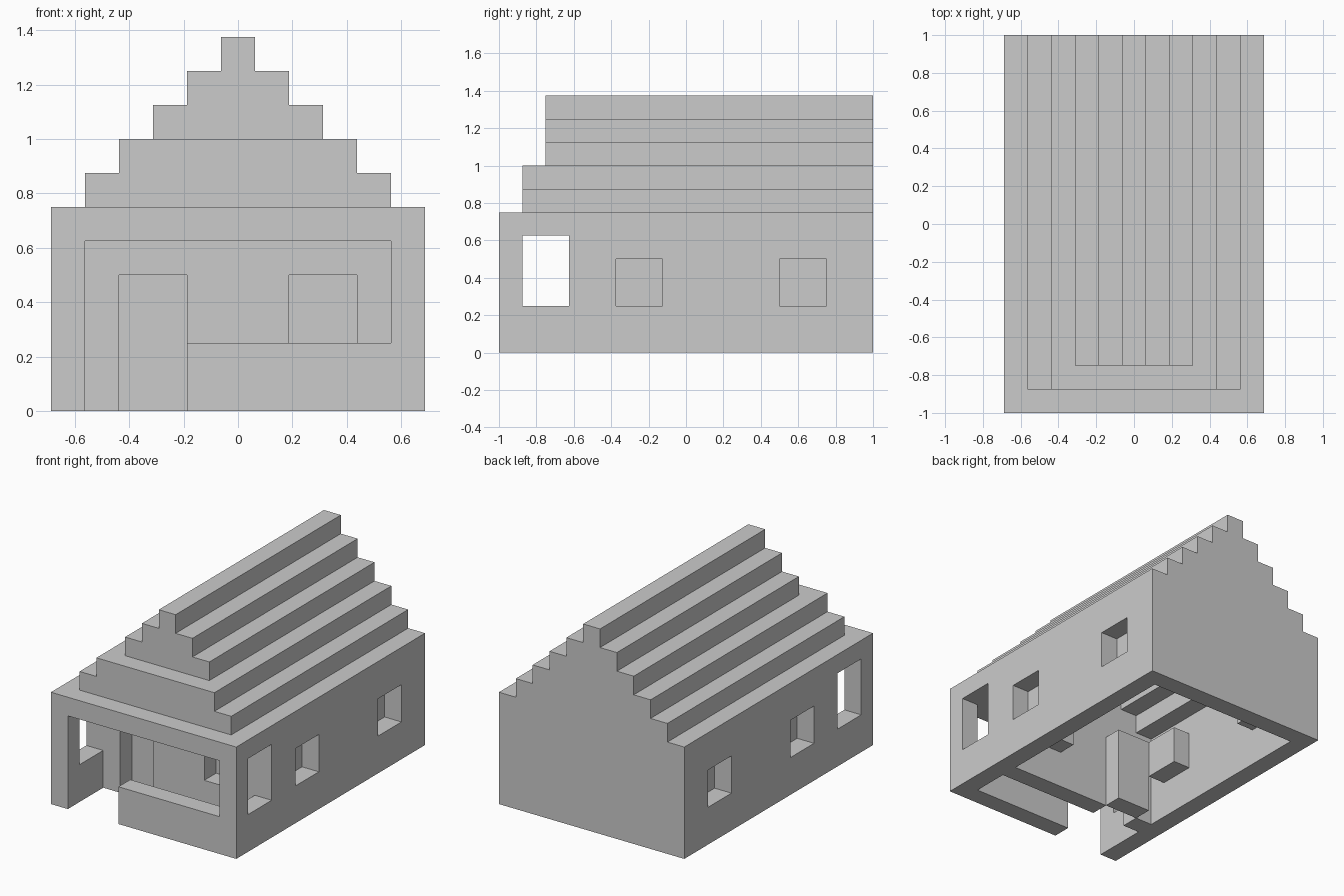
import bpy
import bmesh

if "Cube" in bpy.data.objects:
    bpy.data.objects.remove(bpy.data.objects["Cube"])

U = 0.125  # building block size


def prism(name, profile, y0, y1):
    """Extrude an x/z profile from y0 to y1."""
    bm = bmesh.new()
    face = bm.faces.new([bm.verts.new((x, y0, z)) for x, z in profile])
    ext = bmesh.ops.extrude_face_region(bm, geom=[face])["geom"]
    bmesh.ops.translate(bm, vec=(0, y1 - y0, 0),
                        verts=[v for v in ext if isinstance(v, bmesh.types.BMVert)])
    bmesh.ops.recalc_face_normals(bm, faces=bm.faces)
    mesh = bpy.data.meshes.new(name)
    bm.to_mesh(mesh)
    bm.free()
    obj = bpy.data.objects.new(name, mesh)
    bpy.context.collection.objects.link(obj)
    return obj


def box(name, x0, x1, y0, y1, z0, z1):
    return prism(name, [(x0, z0), (x1, z0), (x1, z1), (x0, z1)], y0, y1)


def stepped(half, base, wall_top, tiers):
    """Symmetric house outline whose sides step inward one block per tier."""
    side = [(half, base), (half, wall_top)]
    z = wall_top
    for i in range(1, tiers + 1):
        w = half - i * U
        side += [(w, z), (w, z + U)]
        z += U
    return side + [(-x, zz) for x, zz in reversed(side)]


def cut(target, cutter):
    cutter.hide_render = True
    mod = target.modifiers.new("cut", "BOOLEAN")
    mod.operation = "DIFFERENCE"
    mod.solver = "EXACT"
    mod.object = cutter
    bpy.context.view_layer.objects.active = target
    bpy.ops.object.modifier_apply(modifier=mod.name)
    bpy.data.objects.remove(cutter, do_unlink=True)


# House shell with stepped roof
house = prism("house_shell", stepped(0.6875, 0, 0.75, 5), -1, 1)

# Roof tiers set back at the front
cut(house, box("setback_low", -1, 1, -1.2, -0.875, 0.75, 2))
cut(house, box("setback_high", -1, 1, -1.2, -0.75, 1.0, 2))

# Hollow room and porch, both open underneath
cut(house, prism("room", stepped(0.5625, -0.1, 0.625, 4), -0.5, 0.875))
cut(house, box("porch", -0.5625, 0.5625, -0.875, -0.625, -0.1, 0.625))

# Porch front: entry down to the ground, opening above the low wall
cut(house, prism("porch_front", [(-0.5625, -0.1), (-0.1875, -0.1), (-0.1875, 0.25),
                                 (0.5625, 0.25), (0.5625, 0.625), (-0.5625, 0.625)],
                 -1.1, -0.8))

# Porch side openings
for s in (-1, 1):
    a, b = sorted((s * 0.5, s * 0.8))
    cut(house, box("porch_side", a, b, -0.875, -0.625, 0.25, 0.625))

# Door and front window: hole through the porch wall, closed by a panel behind
for name, x0, z0, low in (("door_panel", -0.4375, 0, -0.1),
                          ("front_window_panel", 0.1875, 0.25, 0.25)):
    cut(house, box("hole", x0, x0 + 0.25, -0.7, -0.45, low, 0.5))
    box(name, x0, x0 + 0.25, -0.5, -0.375, z0, 0.5)

# Side windows, two on each side, with panels behind
for s in (-1, 1):
    for y in (-0.375, 0.5):
        a, b = sorted((s * 0.5, s * 0.8))
        cut(house, box("hole", a, b, y, y + 0.25, 0.25, 0.5))
        a, b = sorted((s * 0.4375, s * 0.5625))
        box("side_window_panel", a, b, y, y + 0.25, 0.25, 0.5)
